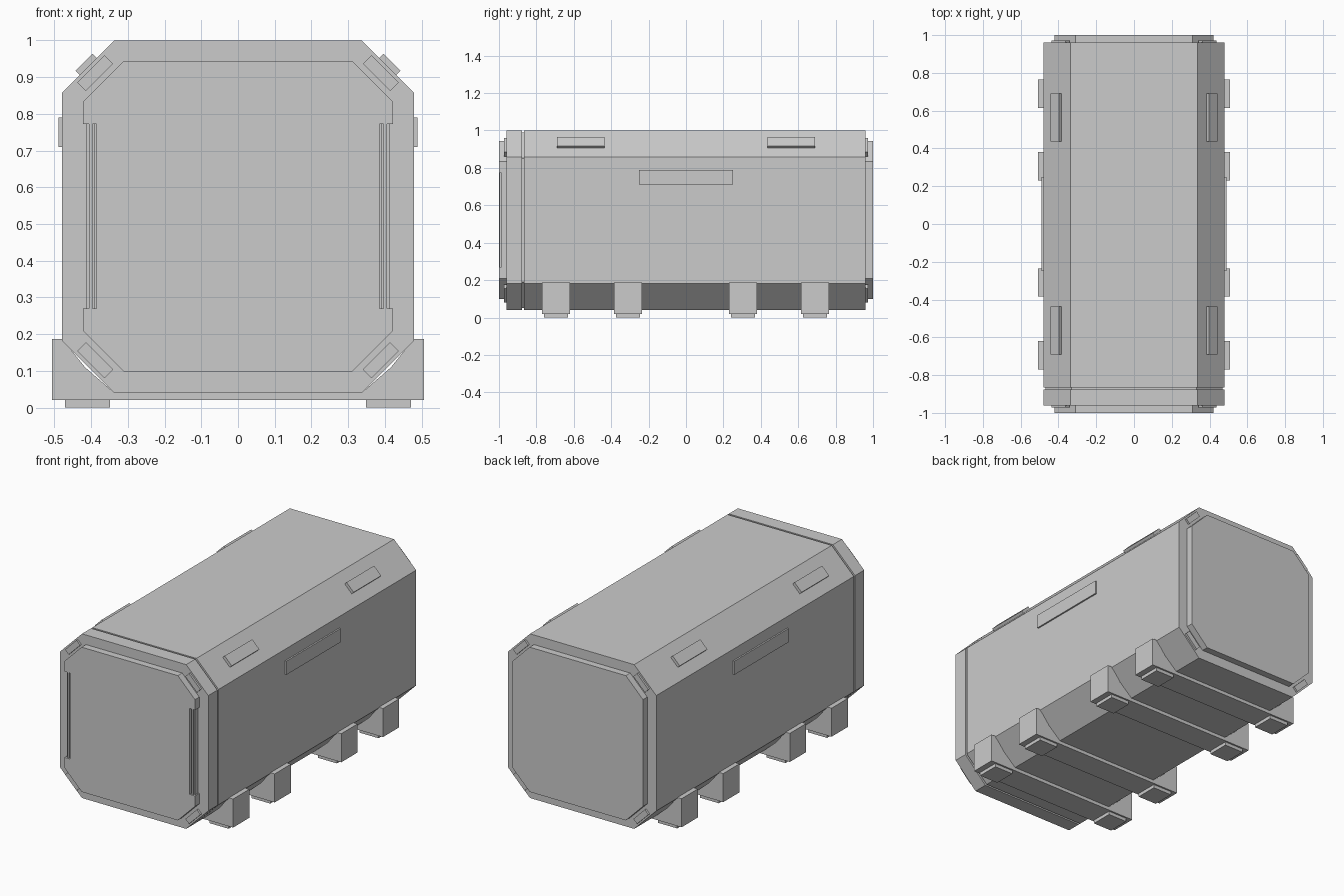
import bpy, math
from mathutils import Matrix, Vector

if "Cube" in bpy.data.objects:
    bpy.data.objects.remove(bpy.data.objects["Cube"])


def mesh_object(name, verts, faces):
    me = bpy.data.meshes.new(name)
    me.from_pydata(verts, [], faces)
    ob = bpy.data.objects.new(name, me)
    bpy.context.collection.objects.link(ob)
    return ob


def extrude_y(name, profile, y0, y1):
    """Closed x/z profile (counter-clockwise seen from the front) swept along y."""
    n = len(profile)
    verts = [(x, y, z) for y in (y0, y1) for x, z in profile]
    faces = [tuple(range(n)), tuple(range(2 * n - 1, n - 1, -1))]
    faces += [(i, i + n, (i + 1) % n + n, (i + 1) % n) for i in range(n)]
    return mesh_object(name, verts, faces)


def box(name, centre, size, tilt=0.0):
    """Box with full sizes, tilted around the y axis."""
    sx, sy, sz = (s / 2 for s in size)
    v = [(x, y, z) for x in (-sx, sx) for y in (-sy, sy) for z in (-sz, sz)]
    f = [(0, 1, 3, 2), (4, 6, 7, 5), (0, 4, 5, 1), (2, 3, 7, 6), (0, 2, 6, 4), (1, 5, 7, 3)]
    m = Matrix.Translation(Vector(centre)) @ Matrix.Rotation(tilt, 4, 'Y')
    return mesh_object(name, [m @ Vector(p) for p in v], f)


def octagon(hx, z0, z1, c):
    return [(-hx + c, z0), (hx - c, z0), (hx, z0 + c), (hx, z1 - c),
            (hx - c, z1), (-hx + c, z1), (-hx, z1 - c), (-hx, z0 + c)]


# Container shell: front collar, recessed seam, main hull
hull = octagon(0.48, 0.04, 1.0, 0.143)
extrude_y("front_collar", hull, -0.96, -0.876)
extrude_y("seam", octagon(0.468, 0.052, 0.988, 0.138), -0.88, -0.86)
extrude_y("main_hull", hull, -0.865, 0.96)

# Raised end panels; the front one has a notch on each side for hinges
panel = octagon(0.422, 0.098, 0.944, 0.111)
extrude_y("back_panel", panel, 0.955, 1.0)
right_half = [(0.311, 0.098), (0.422, 0.209), (0.422, 0.27), (0.385, 0.27),
              (0.385, 0.772), (0.422, 0.772), (0.422, 0.833), (0.311, 0.944)]
extrude_y("front_panel", right_half + [(-x, z) for x, z in reversed(right_half)], -1.0, -0.955)

# Bits repeated on both sides
for s in (-1, 1):
    # Hinge bars in the front notches
    box("hinge_bar", (s * 0.403, -0.972, 0.521), (0.023, 0.03, 0.502))
    box("hinge_pin", (s * 0.401, -0.990, 0.521), (0.010, 0.014, 0.502))
    # Side plate
    box("side_plate", (s * 0.48, 0, 0.75), (0.018, 0.5, 0.08))
    for e in (-1, 1):
        # Latch plates on the upper chamfers
        box("chamfer_plate", (s * 0.411, e * 0.563, 0.932), (0.065, 0.255, 0.025), s * math.pi / 4)
        # Corner tabs on the end faces, top and bottom
        for t in (-1, 1):
            box("corner_tab", (s * 0.389, e * 0.962, 0.52 + t * 0.391),
                (0.105, 0.02, 0.033), s * t * math.pi / 4)

# Cradles with outer feet and low pads
half = [(0.507, 0.02), (0.507, 0.187), (0.479, 0.187), (0.417, 0.110), (0.338, 0.041)]
for y in (-0.695, -0.31, 0.305, 0.69):
    extrude_y("cradle", half + [(-x, z) for x, z in reversed(half)], y - 0.075, y + 0.075)
    for s in (-1, 1):
        box("foot_pad", (s * 0.41, y, 0.0125), (0.123, 0.13, 0.025))
